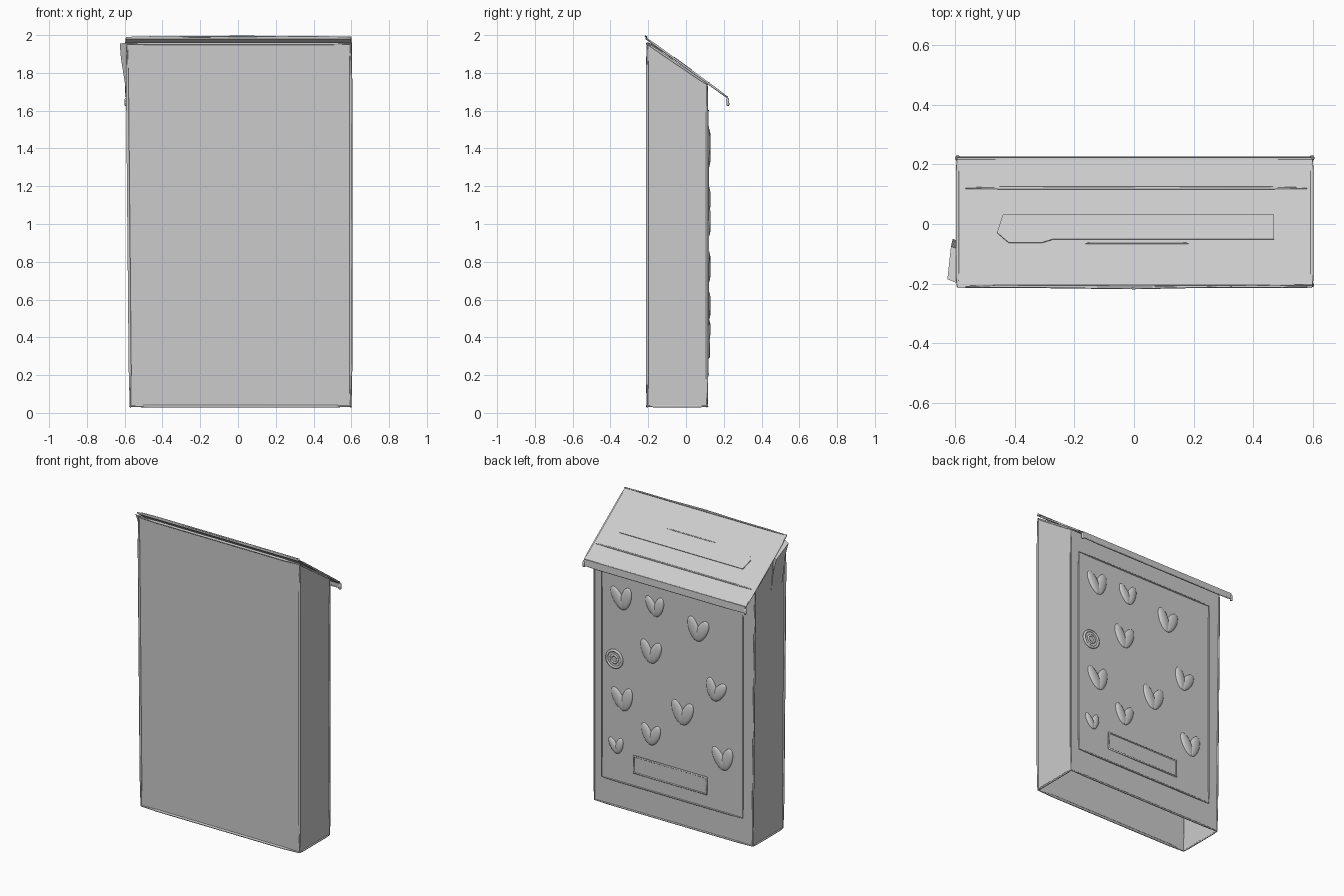
import bpy, bmesh, math
from mathutils import Vector, Matrix

if "Cube" in bpy.data.objects:
    bpy.data.objects.remove(bpy.data.objects["Cube"])

def add_mesh(name, bm, smooth=False):
    bmesh.ops.recalc_face_normals(bm, faces=bm.faces)
    me = bpy.data.meshes.new(name)
    bm.to_mesh(me)
    bm.free()
    for p in me.polygons:
        p.use_smooth = smooth
    ob = bpy.data.objects.new(name, me)
    bpy.context.collection.objects.link(ob)
    return ob

def slab(name, pts, depth):
    """Flat polygon extruded by the vector depth."""
    bm = bmesh.new()
    f = bm.faces.new([bm.verts.new(p) for p in pts])
    r = bmesh.ops.extrude_face_region(bm, geom=[f], use_keep_orig=True)
    vs = [g for g in r["geom"] if isinstance(g, bmesh.types.BMVert)]
    bmesh.ops.translate(bm, verts=vs, vec=depth)
    return add_mesh(name, bm)

def stroke(name, pts, r=0.006, cyclic=False):
    """Thin hand-drawn line along an edge, tapered at its ends."""
    cu = bpy.data.curves.new(name, 'CURVE')
    cu.dimensions = '3D'
    cu.bevel_depth = r
    cu.bevel_resolution = 1
    cu.use_fill_caps = True
    sp = cu.splines.new('POLY')
    if not cyclic and len(pts) == 2:
        a, b = Vector(pts[0]), Vector(pts[1])
        pts = [a.lerp(b, t) for t in (0, 0.1, 0.5, 0.9, 1)]
    sp.points.add(len(pts) - 1)
    for i, p in enumerate(pts):
        sp.points[i].co = (*p, 1)
        if not cyclic and i in (0, len(pts) - 1):
            sp.points[i].radius = 0.5
    sp.use_cyclic_u = cyclic
    ob = bpy.data.objects.new(name, cu)
    bpy.context.collection.objects.link(ob)

def roof_z(y):
    return 1.975 - (y + 0.21) * 0.725

# Body corners, slightly wider at the top, open at the bottom
L0, L1, R = -0.57, -0.588, 0.597
YB, YF, ZB, ZF = -0.205, 0.112, 1.955, 1.74
Z0 = 0.035
T = 0.004
back = [(L0, YB, Z0), (R, YB, Z0), (R, YB, ZB), (L1, YB, ZB)]
front = [(L0, YF, Z0), (R, YF, Z0), (R, YF, ZF), (L1, YF, ZF)]
slab("back_wall", back, (0, T, 0))
slab("front_wall", front, (0, -T, 0))
slab("right_wall", [back[1], front[1], front[2], back[2]], (-T, 0, 0))
slab("left_wall", [back[0], front[0], front[3], back[3]], (T, 0, 0))

# Edge lines of the body
for i in range(4):
    j = (i + 1) % 4
    stroke("back_edge", [back[i], back[j]], 0.008)
    stroke("front_edge", [front[i], front[j]])
    stroke("side_edge", [back[i], front[i]])

# Sloping roof, with its overhanging lip
XL, XR = -0.592, 0.597
ye = 0.217
slab("roof", [(XL, -0.215, roof_z(-0.215)), (XR, -0.215, roof_z(-0.215)),
              (XR, ye, roof_z(ye)), (XL, ye, roof_z(ye))], (0, 0, 0.012))
slab("roof_lip", [(XL, ye, roof_z(ye) + 0.012), (XR, ye, roof_z(ye) + 0.012),
                  (XR, ye + 0.003, 1.635), (XL, ye + 0.003, 1.635)], (0, 0.006, 0))
for x in (XL, XR):
    stroke("roof_side_line", [(x, -0.21, roof_z(-0.21) + 0.008), (x, ye, roof_z(ye) + 0.008)])
    stroke("lip_side_line", [(x, ye + 0.003, roof_z(ye)), (x, ye + 0.005, 1.625)], 0.009)
for y, dz in ((-0.21, 0.015), (0.12, 0.012), (ye, 0.008)):
    stroke("roof_line", [(-0.565, y, roof_z(y) + dz), (0.58, y, roof_z(y) + dz)], 0.005)
stroke("lip_line", [(-0.57, ye + 0.005, 1.635), (0.59, ye + 0.005, 1.635)], 0.005)
stroke("top_line", [(-0.57, -0.21, 1.985), (0, -0.215, 1.994), (0.6, -0.205, 1.99)], 0.004)

# Letter slot cover on the roof
cover = [(-0.44, 0.03), (0.47, 0.03), (0.47, -0.052), (-0.27, -0.052),
         (-0.31, -0.064), (-0.42, -0.064), (-0.46, -0.03)]
cover = [(x, y, roof_z(y) + 0.012) for x, y in cover]
slab("slot_cover", cover, (0, 0.002, 0.004))
stroke("slot_lower_line", [(-0.17, -0.065, roof_z(-0.065) + 0.012),
                           (0.19, -0.065, roof_z(-0.065) + 0.012)], 0.003)

# Small flap beside the roof
slab("side_flap", [(-0.59, -0.2, 1.96), (-0.626, -0.185, 1.955), (-0.62, -0.16, 1.88),
                   (-0.592, -0.17, 1.70)], (0.012, 0.11, -0.07))

# Door panel with outline
DL, DR, DB, DT = -0.50, 0.54, 0.205, 1.60
YD = YF + 0.005
slab("door", [(DL, YF, DB), (DR, YF, DB), (DR, YF, DT), (DL, YF, DT)], (0, 0.005, 0))
c = [(DL, YD, DB), (DR, YD, DB), (DR, YD, DT), (DL, YD, DT)]
for i in range(4):
    stroke("door_line", [c[i], c[(i + 1) % 4]], 0.005)

# Name plate with raised rim
PL, PR, PB, PT = -0.235, 0.30, 0.295, 0.405
slab("name_plate", [(PL, YD, PB), (PR, YD, PB), (PR, YD, PT), (PL, YD, PT)], (0, 0.004, 0))
stroke("plate_rim", [(PL, YD + 0.003, PB), (PR, YD + 0.003, PB),
                     (PR, YD + 0.003, PT), (PL, YD + 0.003, PT)], 0.007, True)

# Hearts: two flattened lobes leaning into a V (x, z, size, tilt in degrees)
def heart(x, z, s, tilt):
    bm = bmesh.new()
    for side in (-1, 1):
        m = (Matrix.Translation((x, YD, z)) @ Matrix.Rotation(math.radians(tilt), 4, 'Y')
             @ Matrix.Translation((side * 0.030 * s, 0, 0))
             @ Matrix.Rotation(math.radians(side * 24), 4, 'Y')
             @ Matrix.Diagonal((0.037 * s, 0.014, 0.08 * s, 1)))
        bmesh.ops.create_uvsphere(bm, u_segments=16, v_segments=10, radius=1, matrix=m)
    add_mesh("heart", bm, True)

for h in [(0.39, 1.43, 1, 8), (0.145, 1.44, 0.88, 6), (-0.17, 1.37, 1.02, -4),
          (0.175, 1.13, 1, 0), (-0.30, 1.00, 0.95, -10), (0.384, 0.76, 1.02, 8),
          (-0.057, 0.785, 1.05, 0), (0.175, 0.58, 0.92, 0), (0.43, 0.44, 0.7, 8),
          (-0.355, 0.56, 1, 6)]:
    heart(*h)

# Round lock
def ring(name, r, t):
    pts = [(0.443 + r * math.cos(a), YD + 0.003, 1.015 + r * math.sin(a))
           for a in (math.tau * i / 24 for i in range(24))]
    stroke(name, pts, t, True)
    return pts

slab("lock_disc", ring("lock_outer_ring", 0.055, 0.009), (0, 0.002, 0))
ring("lock_inner_ring", 0.024, 0.008)
